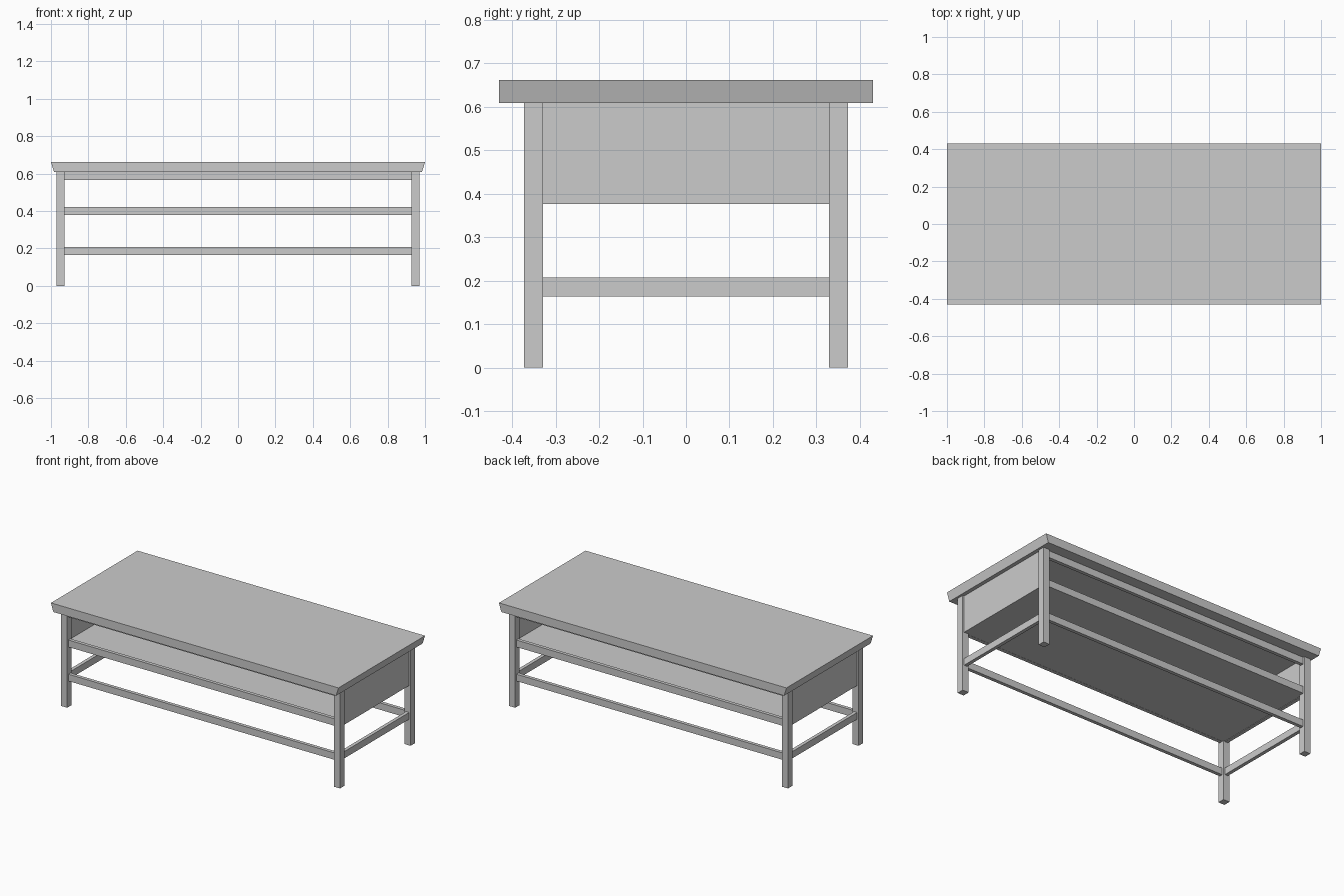
import bpy, bmesh

if "Cube" in bpy.data.objects:
    bpy.data.objects.remove(bpy.data.objects["Cube"])


def box(name, x, y, z):
    """Axis-aligned box from (min, max) ranges."""
    bm = bmesh.new()
    bmesh.ops.create_cube(bm, size=1)
    for v in bm.verts:
        for i, (lo, hi) in enumerate((x, y, z)):
            v.co[i] = lo if v.co[i] < 0 else hi
    mesh = bpy.data.meshes.new(name)
    bm.to_mesh(mesh)
    bm.free()
    obj = bpy.data.objects.new(name, mesh)
    bpy.context.collection.objects.link(obj)
    return obj


def span(centre, width):
    return (centre - width / 2, centre + width / 2)


LEG = 0.043            # leg section
LX, LY = 0.949, 0.351  # leg centres
IX, IY = LX - LEG / 2, LY - LEG / 2
UNDER = 0.609          # underside of the top
RAIL = 0.022           # rail thickness

# Table top, ends sloping inwards towards the underside
top = box("table_top", (-1, 1), (-0.43, 0.43), (UNDER, 0.662))
for v in top.data.vertices:
    if v.co.z < 0.63:
        v.co.x *= 0.984

# Legs
for sx in (-1, 1):
    for sy in (-1, 1):
        box("leg", span(sx * LX, LEG), span(sy * LY, LEG), (0, UNDER))

# Long rails: apron, shelf edge and stretcher, front and back
for s in (-1, 1):
    for name, z in (("apron_rail", (0.566, UNDER)),
                    ("shelf_rail", (0.378, 0.422)),
                    ("long_stretcher", (0.164, 0.207))):
        box(name, (-IX, IX), span(s * LY, RAIL), z)

# End panels and end stretchers
for s in (-1, 1):
    box("end_panel", span(s * LX, RAIL), (-IY, IY), (0.376, UNDER))
    box("end_stretcher", span(s * LX, RAIL), (-IY, IY), (0.164, 0.207))

# Shelf board between the rails and end panels
box("shelf", (-LX + RAIL / 2, LX - RAIL / 2), (-LY + RAIL / 2, LY - RAIL / 2), (0.379, 0.412))
